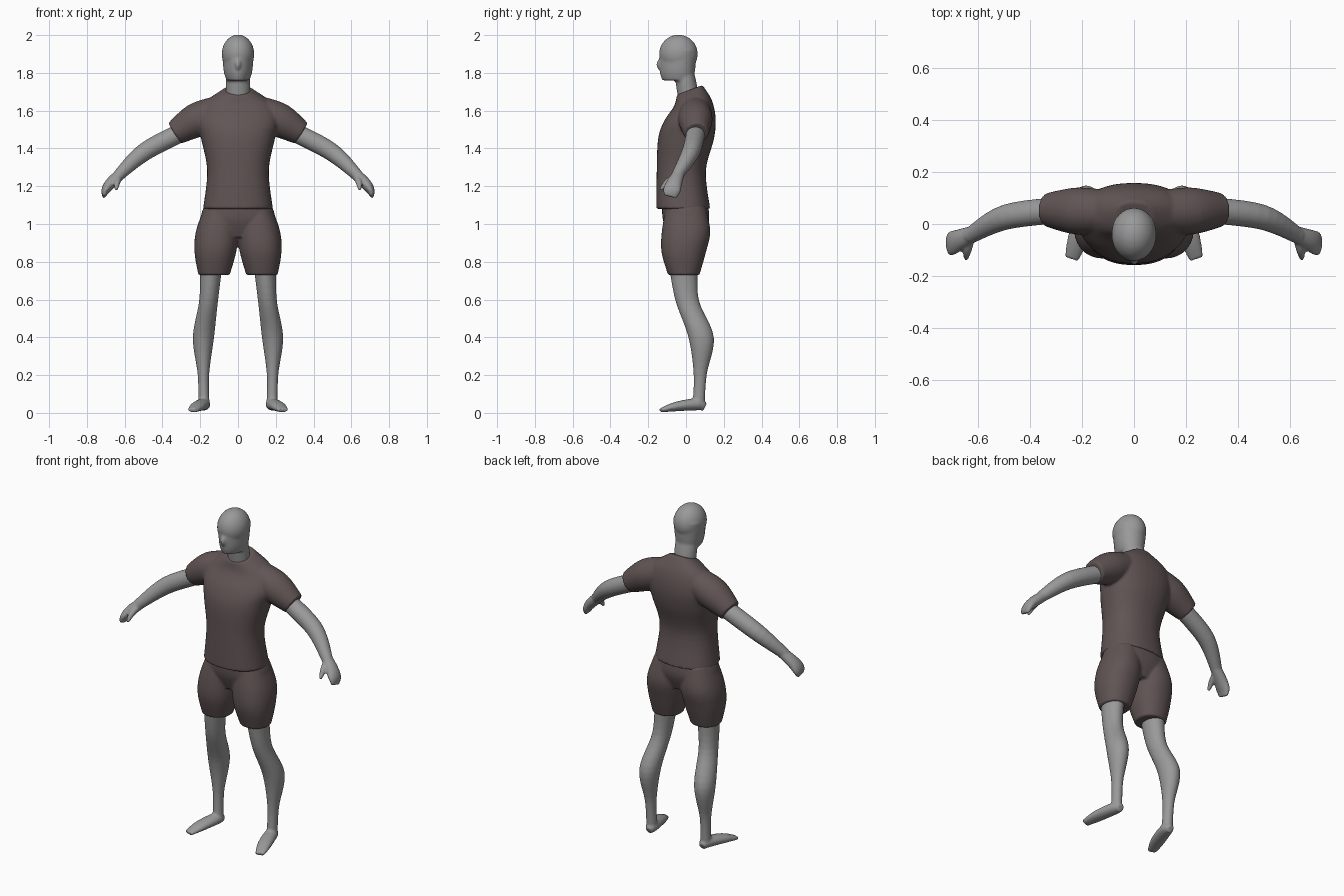
import bpy, bmesh
from math import sin, cos, tau, copysign
from mathutils import Vector, Matrix

old = bpy.data.objects.get("Cube")
if old:
    bpy.data.objects.remove(old)

RIGHTWARD = Vector.Fill(3, 0)
RIGHTWARD.x = 1
DEPTHWARD = RIGHTWARD.yxz


def material(name, red, green, blue):
    mat = bpy.data.materials.new(name)
    mat.use_nodes = True
    color = (red, green, blue, 1)
    mat.diffuse_color = color
    mat.node_tree.nodes["Principled BSDF"].inputs["Base Color"].default_value = color
    return mat


skin = material("grey skin", 0.32, 0.32, 0.32)
cloth = material("brown cloth", 0.12, 0.09, 0.09)


def spline(rings, steps=6):
    """Interpolate a row of rings smoothly, passing through each one."""
    last = len(rings) - 1
    result = []
    for i in range(last):
        before, start = rings[max(i - 1, 0)], rings[i]
        end, after = rings[i + 1], rings[min(i + 2, last)]
        for step in range(steps):
            t = step / steps
            ease = t * t * (3 - 2 * t)
            leave, arrive = t * (1 - t) ** 2 / 2, t * t * (t - 1) / 2
            result.append(start.lerp(end, ease) + (end - before) * leave + (after - start) * arrive)
    return result + [rings[last]]


def loft(bm, rings, side=1, across=None, aspect=(1, 1), power=2, egg=0, tilt=0, sides=40):
    """Closed tube through rings of centre, half width and optional half depth.

    Rings stay level unless across is given, which sets them square to the path.
    Where depth is missing, it follows the width by an aspect that runs from end to end.
    """
    last = len(rings) - 1
    full = []
    for i, ring in enumerate(rings):
        ratio = aspect[0] + (aspect[1] - aspect[0]) * i / last
        full.append(Vector(ring if len(ring) > 4 else (*ring, ring[3] * ratio)))
    path = spline(full)
    last = len(path) - 1
    loops = []
    for i, ring in enumerate(path):
        u, v = RIGHTWARD.copy(), DEPTHWARD.copy()
        v.z = tilt * (i / last) ** 4
        if across:
            along = (path[min(i + 1, last)].xyz - path[max(i - 1, 0)].xyz).normalized()
            u = (across - along * across.dot(along)).normalized()
            v = along.cross(u)
        loop = []
        for k in range(sides):
            c, s = cos(tau * k / sides), sin(tau * k / sides)
            wide = copysign(abs(c) ** (2 / power), c) * (1 + egg * s)
            deep = copysign(abs(s) ** (2 / power), s)
            point = ring.xyz + u * ring[3] * wide + v * ring[4] * deep
            point.x *= side
            loop.append(bm.verts.new(point))
        loops.append(loop)
    for low, high in zip(loops, loops[1:]):
        for k in range(sides):
            bm.faces.new((low[k - 1], low[k], high[k], high[k - 1]))
    bm.faces.new(loops[0])
    bm.faces.new(loops[-1])


def central(bm, rings, **options):
    """Loft on the middle plane, from rings of y, z, half width and half depth."""
    loft(bm, [(0, *ring) for ring in rings], **options)


def ball(bm, centre, size):
    matrix = Matrix.Translation(centre) @ Matrix.Diagonal((*size, 1))
    bmesh.ops.create_uvsphere(bm, u_segments=40, v_segments=24, radius=1, matrix=matrix)


def finish(bm, name, mat, voxel=0.007, relax_steps=4):
    """Fuse the overlapping tubes into one smooth skin."""
    bmesh.ops.recalc_face_normals(bm, faces=bm.faces)
    mesh = bpy.data.meshes.new(name)
    bm.to_mesh(mesh)
    bm.free()
    mesh.materials.append(mat)
    part = bpy.data.objects.new(name, mesh)
    bpy.context.collection.objects.link(part)
    fuse = part.modifiers.new("fuse", 'REMESH')
    fuse.mode = 'VOXEL'
    fuse.voxel_size = voxel
    fuse.use_smooth_shade = True
    relax = part.modifiers.new("relax", 'SMOOTH')
    relax.factor = 0.5
    relax.iterations = relax_steps


# Head: neck, face, cranium and nose
bm = bmesh.new()
central(bm, [(.02, 1.62, .06, .055), (0, 1.75, .065, .055), (-.02, 1.85, .06, .05)])
central(bm, [(-.045, 1.76, .06, .08), (-.046, 1.8, .073, .092), (-.045, 1.86, .08, .097),
             (-.04, 1.92, .083, .097)], egg=.15)
ball(bm, (0, -.04, 1.9), (.086, .102, .102))
ball(bm, (0, -.135, 1.845), (.016, .022, .03))
finish(bm, "head", skin)

# T-shirt: body with two short sleeves
bm = bmesh.new()
central(bm, [(-.015, 1.08, .185, .143), (-.025, 1.28, .163, .13), (0, 1.45, .195, .148),
             (.02, 1.55, .215, .137), (.037, 1.64, .18, .1), (.02, 1.71, .075, .068)],
        power=2.3, tilt=.38)
for side in (1, -1):
    loft(bm, [(.1, .05, 1.6, .08), (.22, .05, 1.55, .09), (.335, .055, 1.48, .064)],
         side, across=DEPTHWARD)
finish(bm, "shirt", cloth, relax_steps=6)

# Shorts: hips and two legs
bm = bmesh.new()
central(bm, [(0, .93, .13, .09), (0, 1.02, .195, .122), (-.005, 1.1, .178, .122)], power=2.3)
for side in (1, -1):
    loft(bm, [(.127, -.012, .73, .083), (.12, -.012, .85, .11), (.11, 0, .96, .113), (.09, 0, 1.09, .088)],
         side, aspect=(1, 1.2), power=2.2)
finish(bm, "shorts", cloth)

for side, label in ((1, "left"), (-1, "right")):
    # Arm, flat mitten hand and thumb
    bm = bmesh.new()
    loft(bm, [(.27, .055, 1.5, .05), (.49, .027, 1.385, .048), (.63, -.045, 1.26, .031)],
         side, across=DEPTHWARD)
    loft(bm, [(.61, -.035, 1.275, .03), (.67, -.06, 1.22, .04), (.7, -.075, 1.18, .046),
              (.71, -.085, 1.145, .034)], side, across=DEPTHWARD, aspect=(1, .25))
    loft(bm, [(.63, -.05, 1.25, .02), (.64, -.1, 1.22, .017), (.645, -.135, 1.18, .008)],
         side, across=RIGHTWARD)
    finish(bm, label + "_arm", skin, .006, 3)

    # Bare leg and foot
    bm = bmesh.new()
    loft(bm, [(.14, -.015, .8, .06), (.155, .005, .6, .05), (.183, .08, .4, .056), (.183, .075, .2, .03),
              (.18, .066, .03, .03)], side, aspect=(1.3, 1.1))
    loft(bm, [(.18, .1, .03, .02), (.182, .06, .045, .036), (.213, -.05, .034, .04), (.24, -.133, .014, .028)],
         side, across=RIGHTWARD, aspect=(1.1, .4))
    finish(bm, label + "_leg", skin, relax_steps=3)
